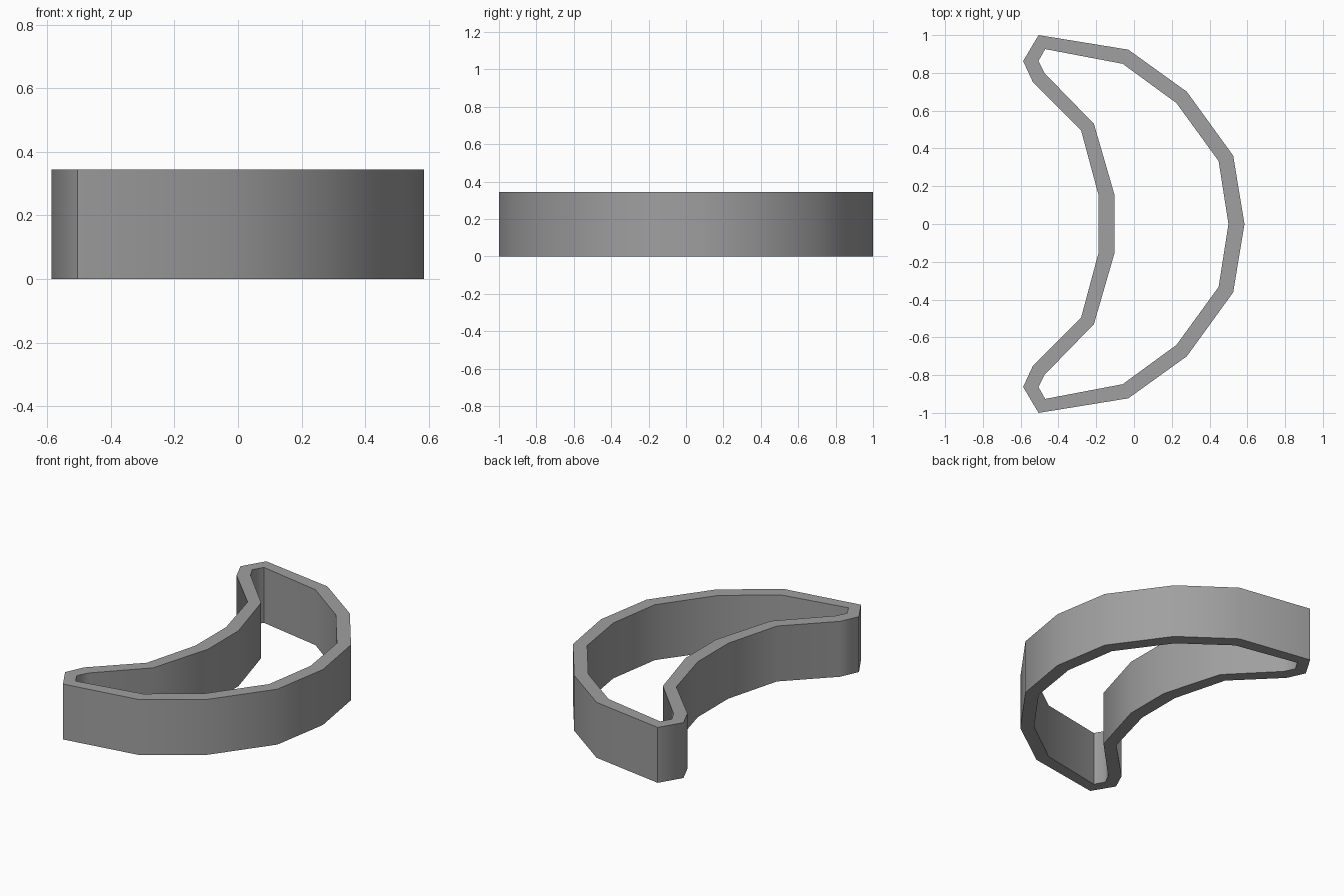
import bpy, bmesh, math

if "Cube" in bpy.data.objects:
    bpy.data.objects.remove(bpy.data.objects["Cube"])

HEIGHT = 0.345

# Upper half of the crescent, as (outside point, inside point) pairs,
# running from the belly, round the tip, to the hollow side
HALF = [
    ((0.585, 0.0), (0.50, 0.0)),
    ((0.525, 0.362), (0.448, 0.333)),
    ((0.28, 0.70), (0.225, 0.64)),
    ((-0.03, 0.923), (-0.06, 0.848)),
    ((-0.505, 1.0), (-0.47, 0.926)),
    ((-0.587, 0.863), (-0.506, 0.863)),
    ((-0.535, 0.75), (-0.472, 0.797)),
    ((-0.28, 0.495), (-0.212, 0.53)),
    ((-0.187, 0.15), (-0.102, 0.15)),
]


def flip(p):
    return (p[0], -p[1])


# Full closed ring: mirror every pair except the one on the centre line
ring = HALF + [(flip(o), flip(i)) for o, i in reversed(HALF[1:])]

# Crescent wall: each section is a rectangle joined to the next
bm = bmesh.new()
sections = []
for o, i in ring:
    sections.append([bm.verts.new((*o, 0)), bm.verts.new((*o, HEIGHT)),
                     bm.verts.new((*i, HEIGHT)), bm.verts.new((*i, 0))])
n = len(sections)
for k in range(n):
    a, b = sections[k], sections[(k + 1) % n]
    for j in range(4):
        m = (j + 1) % 4
        bm.faces.new((a[j], b[j], b[m], a[m]))
bmesh.ops.recalc_face_normals(bm, faces=bm.faces)

mesh = bpy.data.meshes.new("crescent_cutter")
bm.to_mesh(mesh)
bm.free()
wall = bpy.data.objects.new("crescent_cutter", mesh)
bpy.context.collection.objects.link(wall)

# Plain grey
grey = bpy.data.materials.new("grey metal")
grey.diffuse_color = (0.35, 0.35, 0.35, 1)
grey.use_nodes = True
grey.node_tree.nodes["Principled BSDF"].inputs["Base Color"].default_value = grey.diffuse_color
mesh.materials.append(grey)

# Smooth walls, sharp rims and tips
bpy.context.view_layer.objects.active = wall
wall.select_set(True)
bpy.ops.object.shade_smooth_by_angle(angle=math.radians(62))
